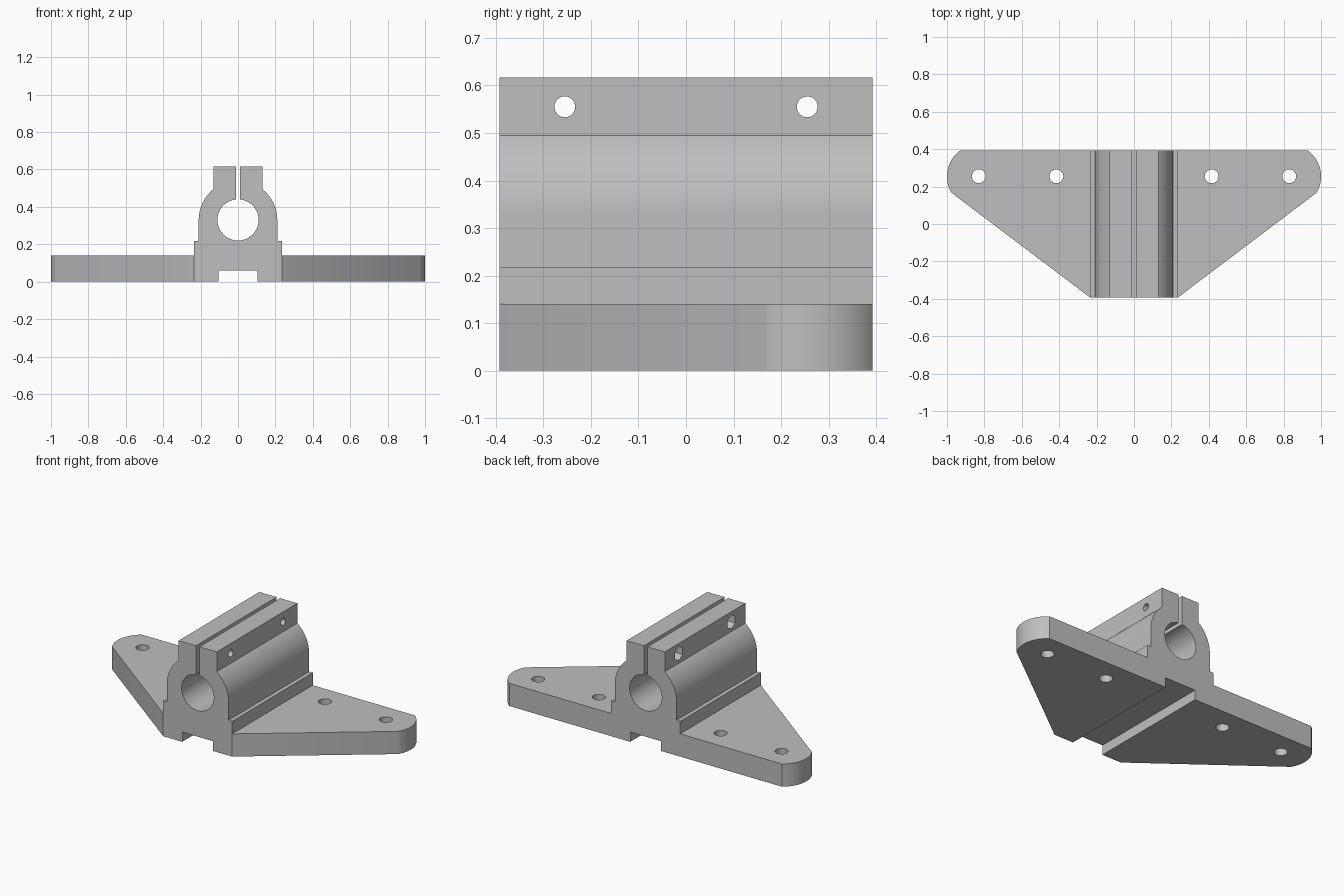
import bpy
import bmesh
from math import radians, sin, cos, acos, asin, atan2, sqrt, pi
from mathutils import Vector, Matrix

cube = bpy.data.objects.get("Cube")
if cube:
    bpy.data.objects.remove(cube)

HALF_DEPTH = 0.3925
BORE_Z, BORE_R, COLLAR_R = 0.33, 0.11, 0.21
EAR_X, EAR_Y, EAR_R = 0.83, 0.255, 0.17
FOOT_X, LUG_X, SLOT_X = 0.235, 0.13, 0.012
BOLT_Z = 0.555

grey = bpy.data.materials.new("plain grey")
grey.use_nodes = True
colour = (0.52, 0.52, 0.52, 1)
grey.diffuse_color = colour
bsdf = next(n for n in grey.node_tree.nodes if n.type == 'BSDF_PRINCIPLED')
bsdf.inputs["Base Color"].default_value = colour
bsdf.inputs["Roughness"].default_value = 0.6


def arc(cx, cy, r, a0, a1, steps):
    return [(cx + r * cos(a0 + (a1 - a0) * i / steps),
             cy + r * sin(a0 + (a1 - a0) * i / steps)) for i in range(steps + 1)]


def prism(name, outline, to_3d, direction):
    """Extrude a flat outline along a direction."""
    bm = bmesh.new()
    face = bm.faces.new([bm.verts.new(to_3d(*p)) for p in outline])
    grown = bmesh.ops.extrude_face_region(bm, geom=[face], use_keep_orig=True)
    moved = [v for v in grown["geom"] if isinstance(v, bmesh.types.BMVert)]
    bmesh.ops.translate(bm, verts=moved, vec=Vector(direction))
    bmesh.ops.recalc_face_normals(bm, faces=bm.faces)
    return add_object(name, bm)


def add_object(name, bm):
    mesh = bpy.data.meshes.new(name)
    bm.to_mesh(mesh)
    bm.free()
    mesh.materials.append(grey)
    obj = bpy.data.objects.new(name, mesh)
    bpy.context.collection.objects.link(obj)
    return obj


def drill(bm, centre, radius, depth, sides, along_x=False):
    """Add one cylinder or hexagon to a cutter mesh."""
    turn = Matrix.Rotation(pi / 2, 4, 'Y') if along_x else Matrix()
    # a quarter turn about the axis puts the hexagon's flats on top
    spin = Matrix.Rotation(pi / 2 if along_x else 0, 4, 'Z')
    bmesh.ops.create_cone(bm, cap_ends=True, segments=sides, radius1=radius,
                          radius2=radius, depth=depth,
                          matrix=Matrix.Translation(centre) @ turn @ spin)


def boolean(obj, tool, operation):
    mod = obj.modifiers.new("cut", 'BOOLEAN')
    mod.operation, mod.solver, mod.object = operation, 'EXACT', tool
    bpy.context.view_layer.objects.active = obj
    bpy.ops.object.modifier_apply(modifier=mod.name)
    bpy.data.objects.remove(tool)


def mirrored(half):
    return half + [(-x, y) for x, y in reversed(half) if abs(x) > 1e-6]


# Front profile: keyway, base, foot ledge, collar, clamp lug, slit and bore
profile = [(0.105, 0.06), (0.105, 0), (1.1, 0), (1.1, 0.14),
           (FOOT_X, 0.14), (FOOT_X, 0.217), (COLLAR_R, 0.217)]
profile += arc(0, BORE_Z, COLLAR_R, 0, acos(LUG_X / COLLAR_R), 20)
profile += [(LUG_X, 0.617), (SLOT_X, 0.617)]
bore = arc(0, BORE_Z, BORE_R, acos(SLOT_X / BORE_R), -pi / 2, 36)
bore[-1] = (0, BORE_Z - BORE_R)
profile += bore
bracket = prism("shaft_clamp_bracket", mirrored(profile),
                lambda x, z: (x, -0.5, z), (0, 1, 0))

# Plan outline: narrow front, sloping sides tangent to the rounded ears
dx, dy = EAR_X - FOOT_X, EAR_Y + HALF_DEPTH
tangent = atan2(dy, dx) - acos(EAR_R / sqrt(dx * dx + dy * dy))
start = tangent - pi / 2 if sin(tangent) > 0 else tangent
reach = sqrt(dx * dx + dy * dy)
start = atan2(dy, dx) - asin(EAR_R / reach) * -1 - pi / 2
plan = [(FOOT_X, -HALF_DEPTH)]
plan += arc(EAR_X, EAR_Y, EAR_R, start, asin((HALF_DEPTH - EAR_Y) / EAR_R), 28)
outline = prism("plan_outline", mirrored(plan),
                lambda x, y: (x, y, -0.1), (0, 0, 1))
boolean(bracket, outline, 'INTERSECT')

# Mounting holes, clamp bolt holes and hexagonal nut pockets
bm = bmesh.new()
for side in (-1, 1):
    for x in (0.415, EAR_X):
        drill(bm, (side * x, EAR_Y, 0.07), 0.037, 0.4, 40)
    drill(bm, (0.05, side * EAR_Y, BOLT_Z), 0.022, 0.3, 32, True)
boolean(bracket, add_object("hole_cutter", bm), 'DIFFERENCE')
bm = bmesh.new()
for side in (-1, 1):
    drill(bm, (-LUG_X, side * EAR_Y, BOLT_Z), 0.043, 0.11, 6, True)
boolean(bracket, add_object("nut_cutter", bm), 'DIFFERENCE')

# Smooth the curved walls and keep the machined edges crisp
bpy.ops.object.select_all(action='DESELECT')
bracket.select_set(True)
bpy.context.view_layer.objects.active = bracket
bpy.ops.object.shade_smooth_by_angle(angle=radians(25))
